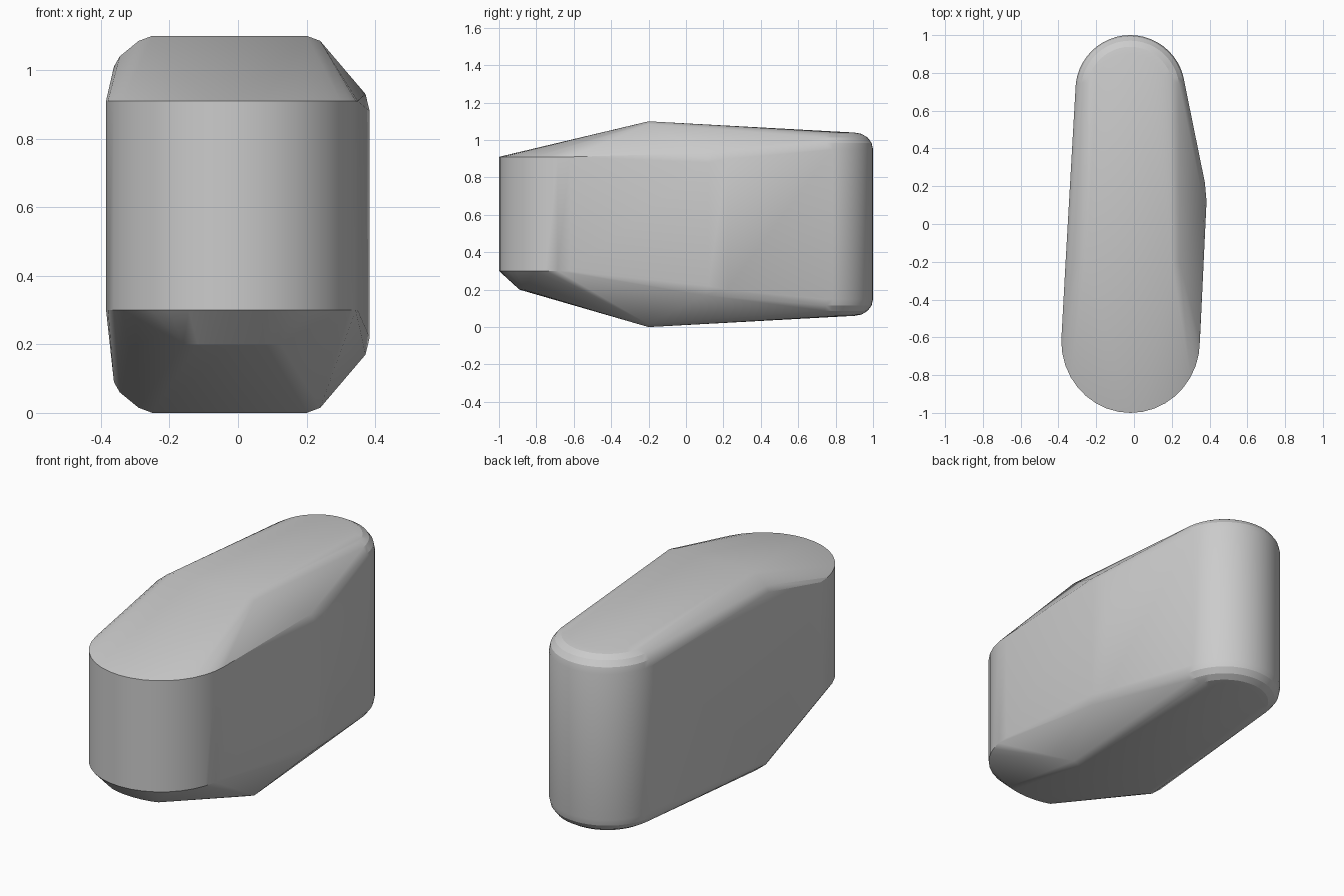
import bpy, bmesh, math

old = bpy.data.objects.get("Cube")
if old:
    bpy.data.objects.remove(old, do_unlink=True)

grey = bpy.data.materials.new("plain grey")
grey.use_nodes = True
colour = (0.6, 0.6, 0.6, 1)
grey.diffuse_color = colour
grey.node_tree.nodes["Principled BSDF"].inputs["Base Color"].default_value = colour

MID = 0.55  # height of the mirror plane between top and bottom


def arc(cx, cy, rx, ry, z, start, end, steps):
    """Points along a level elliptical arc, angles in degrees."""
    angles = [math.radians(start + (end - start) * i / steps) for i in range(steps + 1)]
    return [(cx + rx * math.cos(a), cy + ry * math.sin(a), z) for a in angles]


# rounded back end: stacked arcs that curl over towards the flat top
upper = []
for i in range(5):
    t = math.radians(90 * i / 4)
    r = 0.19 + 0.10 * math.cos(t)
    upper += arc(-0.02, 0.71, r, r, 0.95 + 0.09 * math.sin(t), 0, 180, 24)

# ridge across the top, with softened left and right shoulders
upper += [(x, -0.2, z) for x, z in
          ((-0.362, 1.01), (-0.345, 1.04), (-0.29, 1.085), (-0.25, 1.1), (0.2, 1.1), (0.24, 1.085))]
# bulge on the left side
upper += [(0.355, 0.06, 0.95), (0.372, 0.1, 0.93), (0.384, 0.12, 0.88), (0.375, 0.22, 0.9)]
points = upper + [(x, y, 2 * MID - z) for x, y, z in upper]

# upright front end and the chamfer under it
points += arc(-0.018, -0.62, 0.367, 0.38, 0.91, 180, 360, 18)
points += arc(-0.018, -0.62, 0.367, 0.38, 0.3, 180, 360, 18)
points += arc(-0.018, -0.81, 0.2, 0.08, 0.2, 225, 315, 6)

# wrap the sections in one tight skin
bm = bmesh.new()
for p in points:
    bm.verts.new(p)
skin = bmesh.ops.convex_hull(bm, input=bm.verts)
loose = {v for v in skin["geom_interior"] + skin["geom_unused"] if isinstance(v, bmesh.types.BMVert)}
bmesh.ops.delete(bm, geom=list(loose), context="VERTS")
bmesh.ops.dissolve_limit(bm, angle_limit=math.radians(0.5), verts=bm.verts, edges=bm.edges)
bmesh.ops.recalc_face_normals(bm, faces=bm.faces)
mesh = bpy.data.meshes.new("body_shell")
bm.to_mesh(mesh)
bm.free()
mesh.materials.append(grey)
body = bpy.data.objects.new("body_shell", mesh)
bpy.context.collection.objects.link(body)

# smooth curves, crisp creases
bpy.ops.object.select_all(action="DESELECT")
body.select_set(True)
bpy.context.view_layer.objects.active = body
bpy.ops.object.shade_smooth_by_angle(angle=math.radians(20))
